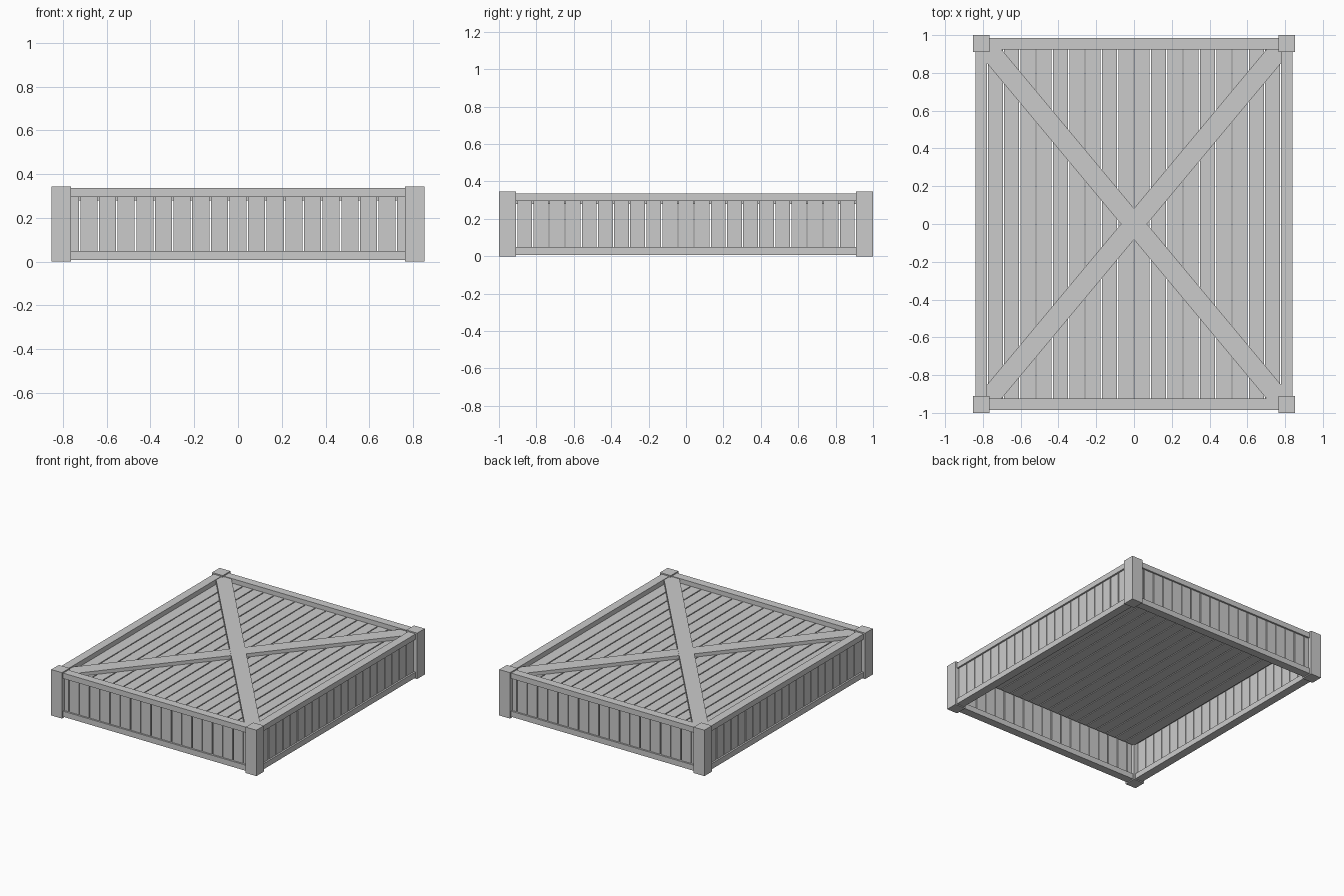
import bpy, math

if "Cube" in bpy.data.objects:
    bpy.data.objects.remove(bpy.data.objects["Cube"])

GAP = 0.007


def box(name, x, y, z, angle=0.0):
    """Box from (min, max) ranges, optionally turned about z."""
    bpy.ops.mesh.primitive_cube_add(
        size=1, location=(sum(x) / 2, sum(y) / 2, sum(z) / 2))
    ob = bpy.context.object
    ob.name = name
    ob.scale = (x[1] - x[0], y[1] - y[0], z[1] - z[0])
    bpy.ops.object.transform_apply(location=False, rotation=False, scale=True)
    ob.rotation_euler.z = angle
    return ob


def span(s, a, b):
    """Range a..b mirrored to side s."""
    return tuple(sorted((s * a, s * b)))


def strips(count, pitch):
    """Plank ranges centred on zero, with a narrow gap between them."""
    for i in range(count):
        c = (i - (count - 1) / 2) * pitch
        yield c - (pitch - GAP) / 2, c + (pitch - GAP) / 2


# Corner posts
for sx in (-1, 1):
    for sy in (-1, 1):
        box("corner_post", span(sx, 0.764, 0.853), span(sy, 0.91, 1.0), (0, 0.345))

# Top and bottom rails, and the upright planks between them
for s in (-1, 1):
    for label, z in (("bottom", (0.008, 0.05)), ("top", (0.295, 0.336))):
        box(label + "_end_rail", (-0.78, 0.78), span(s, 0.923, 0.985), z)
        box(label + "_side_rail", span(s, 0.777, 0.84), (-0.92, 0.92), z)
    for r in strips(19, 0.0852):
        box("end_plank", r, span(s, 0.94, 0.972), (0.045, 0.30))
    for r in strips(21, 0.0862):
        box("side_plank", span(s, 0.795, 0.827), r, (0.045, 0.30))

# Lid planks
for r in strips(18, 0.0864):
    box("lid_plank", r, (-0.926, 0.926), (0.28, 0.302))

# Crossed diagonal braces on the lid, one laid slightly over the other
angle = math.atan2(1.2, 1)
box("upper_brace", (-1.22, 1.22), (-0.053, 0.053), (0.30, 0.332), -angle)
box("lower_brace", (-1.22, 1.22), (-0.053, 0.053), (0.30, 0.328), angle)
